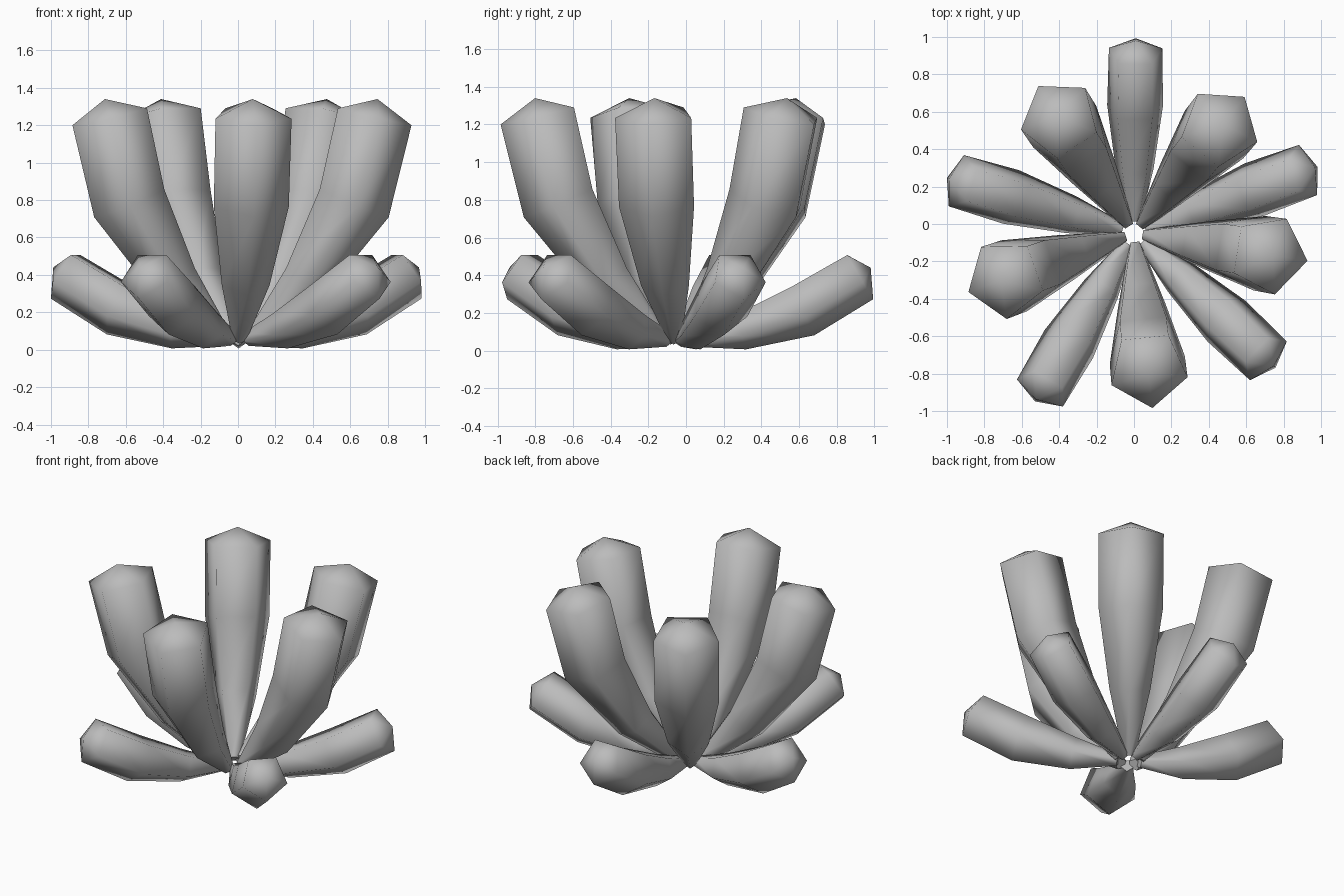
import bpy, bmesh, math
from mathutils import Vector

if "Cube" in bpy.data.objects:
    bpy.data.objects.remove(bpy.data.objects["Cube"])

gray = bpy.data.materials.new("stone gray")
gray.diffuse_color = (0.5, 0.5, 0.5, 1)
gray.use_nodes = True
gray.node_tree.nodes["Principled BSDF"].inputs["Base Color"].default_value = gray.diffuse_color

HUB = Vector((0, -0.05, 0))
SIDES = 5

# Spine of each kind of finger: (distance from hub, height, ring radius), then apex
TALL = [(0.07, 0.06, 0.04), (0.36, 0.37, 0.135), (0.62, 0.79, 0.212), (0.73, 1.25, 0.215)]
TALL_APEX = (0.755, 1.34)
LOW = [(0.07, 0.06, 0.04), (0.34, 0.11, 0.107), (0.665, 0.224, 0.157), (0.967, 0.402, 0.15)]
LOW_APEX = (1.03, 0.44)


def finger(name, spine, apex, degrees):
    """Five-sided curved tube, one ridge facing outward and down, pointed end."""
    a = math.radians(degrees)
    out = Vector((math.cos(a), math.sin(a), 0))
    side = Vector((-math.sin(a), math.cos(a), 0))
    up = Vector((0, 0, 1))
    bm = bmesh.new()
    rings = []
    for i, (r, z, rad) in enumerate(spine):
        # ring plane is square to the spine
        p, q = spine[max(i - 1, 0)], spine[min(i + 1, len(spine) - 1)]
        t = Vector((q[0] - p[0], q[1] - p[1])).normalized()
        ridge = out * t.y - up * t.x
        c = HUB + out * r + up * z
        rings.append([bm.verts.new(c + rad * (ridge * math.cos(k * math.tau / SIDES)
                                              + side * math.sin(k * math.tau / SIDES)))
                      for k in range(SIDES)])
    for lo, hi in zip(rings, rings[1:]):
        for k in range(SIDES):
            n = (k + 1) % SIDES
            bm.faces.new((lo[k], lo[n], hi[n], hi[k]))
    tip = bm.verts.new(HUB + out * apex[0] + up * apex[1])
    for k in range(SIDES):
        bm.faces.new((rings[-1][k], rings[-1][(k + 1) % SIDES], tip))
    base = bm.faces.new(rings[0])
    bmesh.ops.recalc_face_normals(bm, faces=bm.faces)
    for f in bm.faces:
        f.smooth = f is not base
    for e in base.edges:
        e.smooth = False
    me = bpy.data.meshes.new(name)
    bm.to_mesh(me)
    bm.free()
    me.materials.append(gray)
    bpy.context.collection.objects.link(bpy.data.objects.new(name, me))


# Inner upright fingers
for i, deg in enumerate((-84, -9, 51, 123, 199.5)):
    finger(f"tall_finger_{i + 1}", TALL, TALL_APEX, deg)

# Outer spreading fingers
for i, deg in enumerate((89.5, 20, -43.5, -120.5, 163.5)):
    finger(f"low_finger_{i + 1}", LOW, LOW_APEX, deg)
